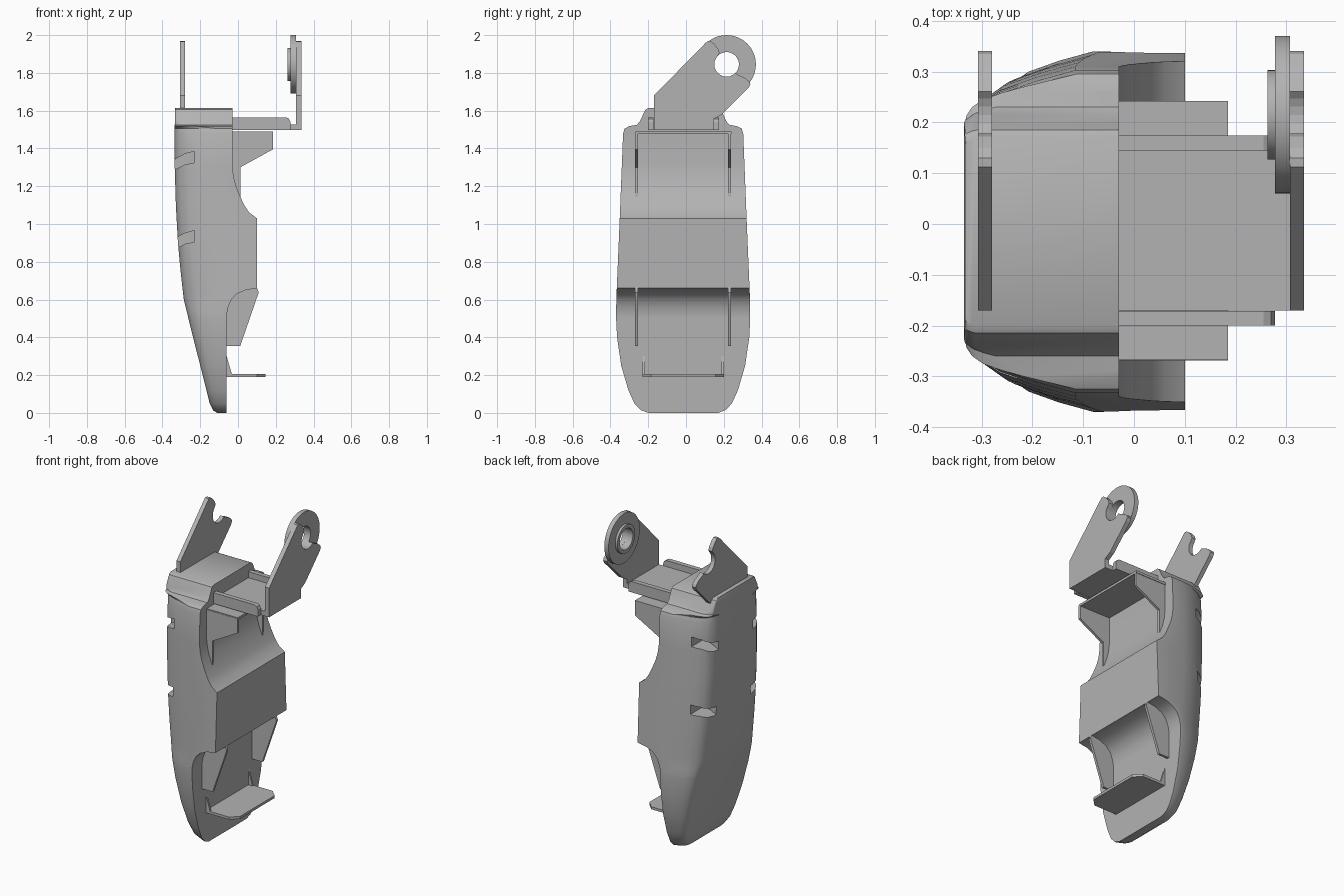
import bpy, bmesh, math
from mathutils import Vector, Matrix

if "Cube" in bpy.data.objects:
    bpy.data.objects.remove(bpy.data.objects["Cube"])

MID = -0.015  # centre line of the shell in y
grey = bpy.data.materials.new("plain grey")
grey.use_nodes = True
COLOUR = (0.45, 0.45, 0.45, 1)
grey.diffuse_color = COLOUR
grey.node_tree.nodes["Principled BSDF"].inputs["Base Color"].default_value = COLOUR


def finish(name, bm):
    bmesh.ops.recalc_face_normals(bm, faces=bm.faces)
    mesh = bpy.data.meshes.new(name)
    bm.to_mesh(mesh)
    bm.free()
    mesh.materials.append(grey)
    obj = bpy.data.objects.new(name, mesh)
    bpy.context.collection.objects.link(obj)
    return obj


def smooth(obj):
    bpy.ops.object.select_all(action="DESELECT")
    obj.select_set(True)
    bpy.context.view_layer.objects.active = obj
    bpy.ops.object.shade_smooth_by_angle(angle=math.radians(30))


def prism(name, outline, axis, lo, hi):
    """Extrude a 2D outline along an axis; the outline uses the other two axes in order."""
    bm = bmesh.new()
    verts = []
    for p in outline:
        co = list(p)
        co.insert("xyz".index(axis), lo)
        verts.append(bm.verts.new(co))
    face = bm.faces.new(verts)
    step = Vector([hi - lo if a == axis else 0 for a in "xyz"])
    new = bmesh.ops.extrude_face_region(bm, geom=[face])["geom"]
    bmesh.ops.translate(bm, vec=step, verts=[v for v in new if isinstance(v, bmesh.types.BMVert)])
    # extrusion drops the starting face, so close it again if needed
    bmesh.ops.holes_fill(bm, edges=[e for e in bm.edges if e.is_boundary])
    return finish(name, bm)


def rect(a0, a1, b0, b1):
    return [(a0, b0), (a1, b0), (a1, b1), (a0, b1)]


def ring(name, inner, outer, x0, x1, y, z, steps=48):
    bm = bmesh.new()
    prof = [bm.verts.new((x, y, z + r)) for x, r in
            ((x0, inner), (x1, inner), (x1, outer), (x0, outer))]
    edges = [bm.edges.new((prof[i], prof[(i + 1) % 4])) for i in range(4)]
    bmesh.ops.spin(bm, geom=prof + edges, cent=(0, y, z), axis=(1, 0, 0),
                   angle=math.tau, steps=steps)
    bmesh.ops.remove_doubles(bm, verts=bm.verts, dist=0.0005)
    obj = finish(name, bm)
    smooth(obj)
    return obj


def lerp(table, z):
    for (z0, a), (z1, b) in zip(table, table[1:]):
        if z <= z1:
            return a + (b - a) * (z - z0) / (z1 - z0)
    return table[-1][1]


# Shell: lofted from outer profile, inner profile, half width and corner softness
OUTER = [(0, -.11), (.012, -.13), (.05, -.15), (.2, -.187), (.4, -.238), (.6, -.287),
         (.75, -.304), (.9, -.318), (1.1, -.329), (1.3, -.335), (1.52, -.335), (1.613, -.333)]
INNER = [(0, -.06), (.52, -.06), (.56, -.052), (.6, -.035), (.63, -.005), (.65, .04),
         (.66, .1), (1.03, .1), (1.06, .06), (1.1, .033), (1.15, .01), (1.2, -.01),
         (1.25, -.023), (1.31, -.03), (1.613, -.03)]
WIDTH = [(0, .185), (.015, .225), (.05, .258), (.12, .29), (.25, .328), (.4, .35), (.5, .355),
         (.6, .354), (1, .337), (1.48, .318), (1.505, .31), (1.518, .285), (1.525, .245),
         (1.545, .228), (1.585, .21), (1.605, .2), (1.613, .185)]
SOFT = [(0, 1), (1.505, 1), (1.53, .1), (1.613, .1)]
CORNER = [(.22, 0), (.14, .022), (.07, .047), (.03, .075), (.01, .105), (0, .15)]

bm = bmesh.new()
rings = []
for z in sorted({z for t in (OUTER, INNER, WIDTH) for z, _ in t}):
    xo, xi, w = lerp(OUTER, z), lerp(INNER, z), lerp(WIDTH, z)
    s = lerp(SOFT, z)
    kx = s * min(1, .9 * (xi - xo) / .22)
    ky = s * max(kx, .45) if s == 1 else s
    half = [(xi, w)] + [(xo + dx * kx, w - dy * ky) for dx, dy in CORNER]
    pts = half + [(x, -y) for x, y in reversed(half)]
    rings.append([bm.verts.new((x, MID + y, z)) for x, y in pts])
n = len(rings[0])
for a, b in zip(rings, rings[1:]):
    for i in range(n):
        j = (i + 1) % n
        bm.faces.new((a[i], a[j], b[j], b[i]))
bm.faces.new(rings[0])
bm.faces.new(rings[-1])
shell = finish("shell", bm)

# Slots cut into both outer corners of the shell
SLOT = [(-.4, 1.27), (-.33, 1.29), (-.28, 1.315), (-.23, 1.325),
        (-.23, 1.385), (-.28, 1.372), (-.33, 1.345), (-.4, 1.32)]
for drop in (0, .42):
    for side in (-1, 1):
        lo, hi = sorted((MID + side * .17, MID + side * .5))
        cutter = prism("slot_cutter", [(x, z - drop) for x, z in SLOT], "y", lo, hi)
        mod = shell.modifiers.new("slot", "BOOLEAN")
        mod.object, mod.operation, mod.solver = cutter, "DIFFERENCE", "EXACT"
        bpy.context.view_layer.objects.active = shell
        bpy.ops.object.modifier_apply(modifier=mod.name)
        bpy.data.objects.remove(cutter)
smooth(shell)

# Forked arms, one on the shell and one at the end of the tray
HY, HZ, HR = .215, 1.845, .065
notch = [(HY + HR * math.cos(a), HZ + HR * math.sin(a))
         for a in (math.radians(135 + 15 * i) for i in range(13))]
fork = ([(-.17, 1.497), (-.17, 1.68), (.095, 1.95), (.112, 1.967), (.13, 1.968), (.15, 1.952),
         (.172, 1.925), (.178, 1.905)] + notch +
        [(.275, 1.79), (.31, 1.775), (.335, 1.755), (.341, 1.74), (.332, 1.722),
         (.19, 1.58), (.145, 1.555), (.145, 1.497)])
prism("shell_arm", fork, "x", -.307, -.28)
prism("tray_arm", fork, "x", .307, .335)

# Washer seated on the inside of the tray arm
ring("washer", HR, .155, .278, .307, HY, HZ)
ring("washer_lip", HR, .088, .263, .278, HY, HZ)

# Tray with side flanges
prism("tray_floor", rect(-.04, .32, -.17, .145), "z", 1.497, 1.527)
lip = [(-.04, 1.497), (.278, 1.497), (.278, 1.54), (.27, 1.557), (.255, 1.565), (-.04, 1.565)]
for name, y in (("tray_flange_front", -.2), ("tray_flange_back", .145)):
    prism(name, lip, "y", y, y + .029)

# Hood below the tray: shelf with tapered cheeks
prism("hood_shelf", rect(-.04, .185, -.267, .242), "z", 1.476, 1.491)
cheek = [(-.05, 1.485), (.185, 1.485), (.185, 1.395), (.012, 1.3), (.012, 1.13), (-.05, 1.13)]
rib = [(-.08, .355), (.012, .355), (.11, .638), (.1, .663), (-.08, .663)]
for side in (-1, 1):
    tag = "front" if side < 0 else "back"
    y = MID + side * .246
    prism("hood_cheek_" + tag, cheek, "y", y - .008, y + .008)
    prism("lower_rib_" + tag, rib, "y", y - .008, y + .008)
    # small gusset at each end of the foot shelf
    y = MID + side * .209
    prism("foot_gusset_" + tag, [(-.08, .19), (-.028, .19), (-.06, .3), (-.08, .3)],
          "y", y - .006, y + .006)

# Foot shelf with clipped corners
foot = [(-.08, MID - .215), (.1, MID - .215), (.145, MID - .17),
        (.145, MID + .17), (.1, MID + .215), (-.08, MID + .215)]
prism("foot_shelf", foot, "z", .19, .206)
